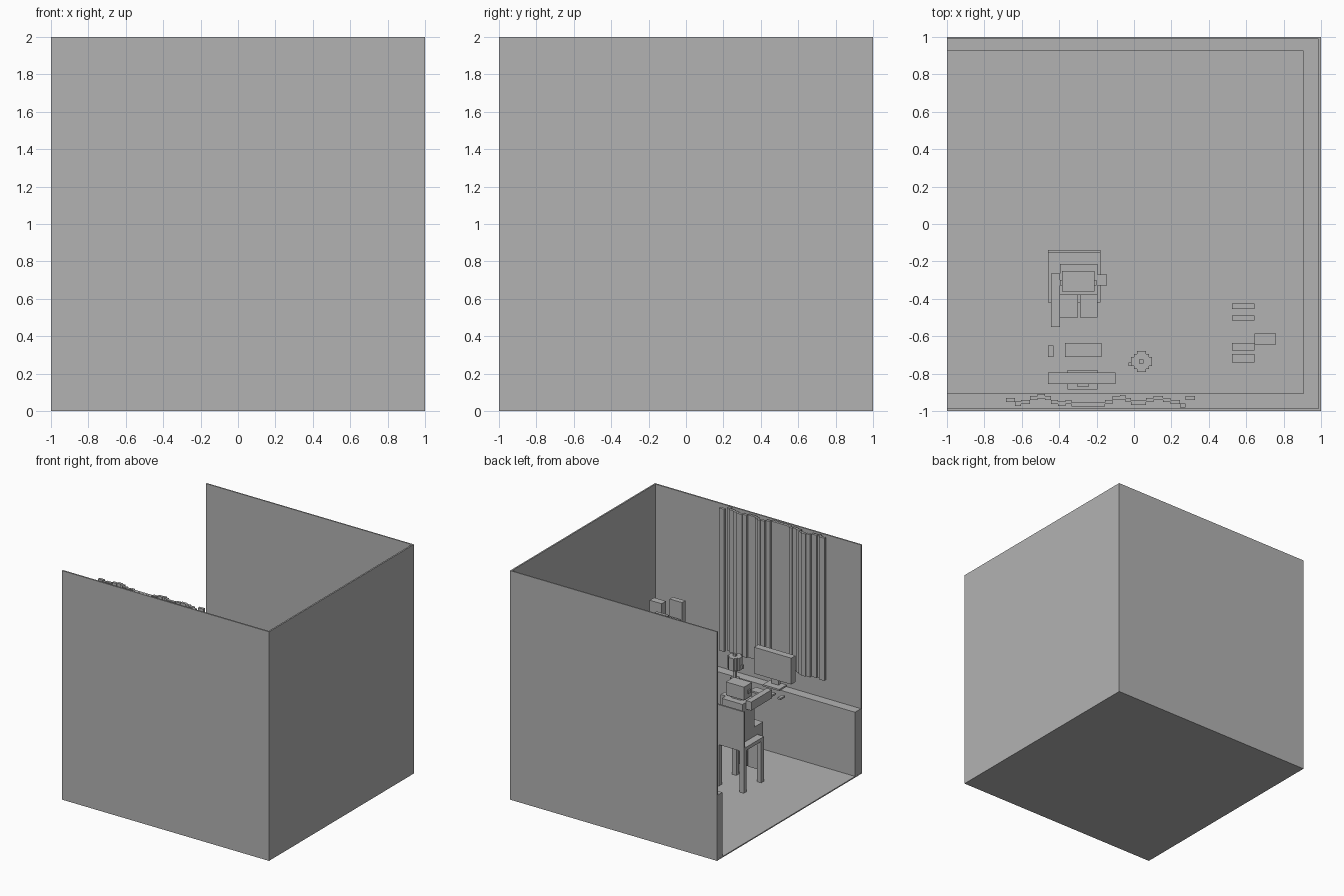
import bpy
import bmesh
from mathutils import Matrix, Vector

default_cube = bpy.data.objects.get("Cube")
if default_cube:
    bpy.data.objects.remove(default_cube, do_unlink=True)

UNIT = 0.01  # part sizes below are in hundredths

grey = bpy.data.materials.new("plain_grey")
grey.use_nodes = True
colour = (0.45, 0.45, 0.45, 1)
grey.diffuse_color = colour
grey.node_tree.nodes["Principled BSDF"].inputs["Base Color"].default_value = colour


def add_box(bm, xs, ys, zs):
    """Add a box spanning the given low and high bounds on each axis."""
    low = Vector((xs[0], ys[0], zs[0])) * UNIT
    high = Vector((xs[1], ys[1], zs[1])) * UNIT
    size = high - low
    matrix = Matrix.Translation((low + high) / 2) @ Matrix.Diagonal((*size, 1))
    bmesh.ops.create_cube(bm, size=1, matrix=matrix)


def make_part(name, *boxes):
    """Build one named object out of one or more boxes."""
    bm = bmesh.new()
    for bounds in boxes:
        add_box(bm, *bounds)
    mesh = bpy.data.meshes.new(name)
    bm.to_mesh(mesh)
    bm.free()
    mesh.materials.append(grey)
    part = bpy.data.objects.new(name, mesh)
    bpy.context.scene.collection.objects.link(part)
    return part


# Room shell, open above and on its right-hand side
FULL = (-100, 100)
make_part("floor", (FULL, FULL, (0, 1)))
make_part("front_wall", (FULL, (-100, -98.7), (0, 200)))
make_part("back_wall", (FULL, (98.9, 100), (0, 200)))
make_part("left_wall", ((98.7, 100), FULL, (0, 200)))

# Thick lower wall ledge around three sides
LEDGE = (0.5, 57)
make_part("front_ledge", ((-99.9, 99), (-99, -90.5), LEDGE))
make_part("back_ledge", ((-99.9, 99), (92.5, 99), LEDGE))
make_part("left_ledge", ((90.5, 99), (-91, 93), LEDGE))

# Curtain made of stepped folds: width and depth of each fold
folds = [(5, 94), (3, 96), (5, 95), (4, 93), (4, 92), (3, 93), (4, 95),
         (4, 96), (3, 95), (18, 96.5), (4, 95), (4, 93), (3, 92.5),
         (3, 94), (8, 95.5), (4, 94), (5, 93), (4, 94), (5, 95),
         (3, 97), (5, 93)]
strips = []
edge = -68.5
for width, depth in folds:
    strips.append(((edge, edge + width), (-depth - 1.2, -depth + 1), (75, 199.5)))
    edge += width
make_part("curtain", *strips)

# Chair
CHAIR_X = (-46, -18)
make_part("chair_seat", (CHAIR_X, (-42, -14), (37, 40)))
make_part("chair_back", (CHAIR_X, (-15.5, -14), (40, 72)))
for side, x in (("right", -46), ("left", -22)):
    for end, y in (("back", -18), ("front", -42)):
        make_part(f"chair_{end}_{side}_leg", ((x, x + 4), (y, y + 4), (1, 37)))

# Seated figure
make_part("torso", ((-39.5, -19.5), (-38, -21.5), (40, 74)))
make_part("head", ((-38.5, -21), (-36, -25), (76, 87.5)),
          ((-34, -25), (-34, -27), (73, 77)))
make_part("ears", ((-39.5, -20), (-33, -30), (80, 83)))
make_part("raised_arm", ((-44.5, -39.5), (-55, -26.5), (68, 75.5)))
make_part("lowered_arm", ((-19.5, -14.5), (-33, -27), (45, 74)))
for side, x in (("right", -39.5), ("left", -29)):
    span = (x, x + 9.5)
    make_part(f"{side}_leg", (span, (-50, -37), (40, 48)),
              (span, (-50, -43), (9, 41)))

# Computer set
make_part("keyboard", ((-37, -17.5), (-71, -63.5), (63, 64.5)))
make_part("mouse", ((-46, -43), (-71, -65), (63, 64.5)))
make_part("monitor", ((-46, -10), (-85.5, -79.5), (71, 94)))
make_part("monitor_stand", ((-35.5, -19.5), (-88.5, -78), (63, 64.5)),
          ((-30.5, -24), (-87, -84), (64, 82)))

# Desk lamp with a stepped round shade
LAMP_X, LAMP_Y = 4, -73.5


def lamp_layer(steps, zs):
    """Stack crossing boxes into a stepped disc."""
    return [((LAMP_X - a, LAMP_X + a), (LAMP_Y - b, LAMP_Y + b), zs)
            for a, b in steps]


make_part("lamp_shade", *lamp_layer([(5.5, 2.5), (4, 4), (2.5, 5.5)], (74, 85)))
make_part("lamp_stem", *lamp_layer([(1.2, 1)], (64, 87)))
make_part("lamp_base", *lamp_layer([(3.5, 2), (2, 3.5)], (63, 66)))
make_part("lamp_switch", ((-3, -1), (-76, -74), (75, 78)))

# Shelf items by the left wall
shelf_slabs = [(-45.5, -42.5, 113), (-51.5, -49, 116),
               (-67.5, -63.5, 106), (-74, -69.5, 120)]
for number, (y_low, y_high, top) in enumerate(shelf_slabs):
    make_part(f"shelf_slab_{number}", ((52.5, 64.5), (y_low, y_high), (98, top)))
make_part("shelf_box", ((64.5, 76), (-64.5, -58.5), (98, 120)))
